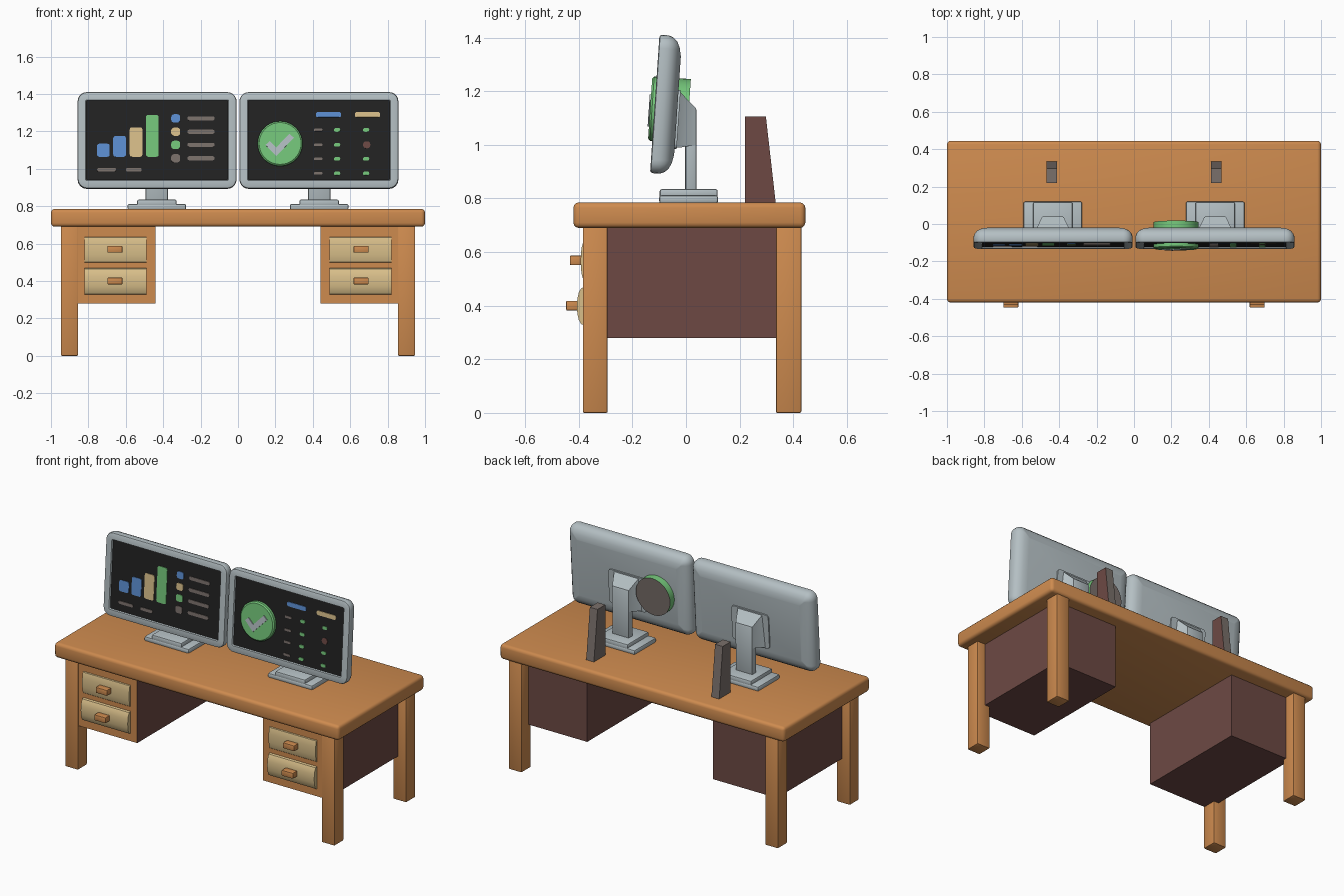
import bpy, bmesh, math
from mathutils import Matrix, Vector

if "Cube" in bpy.data.objects:
    bpy.data.objects.remove(bpy.data.objects["Cube"])


def material(name, r, g, b):
    lin = [((c / 255 + 0.055) / 1.055) ** 2.4 for c in (r, g, b)]
    m = bpy.data.materials.new(name)
    m.diffuse_color = (*lin, 1)
    m.use_nodes = True
    m.node_tree.nodes["Principled BSDF"].inputs["Base Color"].default_value = m.diffuse_color
    return m


WOOD = material("orange wood", 206, 139, 79)
BROWN = material("dark brown", 109, 73, 68)
CREAM = material("cream", 217, 191, 138)
GREY = material("light grey", 180, 191, 195)
BLACK = material("screen black", 34, 34, 34)
BLUE = material("blue", 92, 143, 210)
GREEN = material("green", 116, 198, 122)
TAUPE = material("taupe grey", 122, 112, 107)


def finish(name, bm, mats, rule=None, matrix=None):
    """Turn a bmesh into an object; rule(face) picks the material slot."""
    bmesh.ops.recalc_face_normals(bm, faces=bm.faces[:])
    bm.normal_update()
    if rule:
        for f in bm.faces:
            f.material_index = rule(f)
    if matrix:
        bm.transform(matrix)
    me = bpy.data.meshes.new(name)
    bm.to_mesh(me)
    bm.free()
    for m in mats:
        me.materials.append(m)
    ob = bpy.data.objects.new(name, me)
    bpy.context.collection.objects.link(ob)
    return ob


def box(name, x, y, z, mats, bevel=0, seg=2, rule=None):
    """Box from (min, max) pairs."""
    bm = bmesh.new()
    bmesh.ops.create_cube(bm, size=1)
    for v in bm.verts:
        v.co = [(p[0] + p[1]) / 2 + c * (p[1] - p[0]) for p, c in zip((x, y, z), v.co)]
    if bevel:
        bmesh.ops.bevel(bm, geom=bm.edges[:], offset=bevel, segments=seg,
                        profile=0.5, affect='EDGES')
    return finish(name, bm, mats, rule)


def bridge(name, loops, mats, rule=None, matrix=None):
    """Skin equal-length closed loops of points and cap both ends."""
    bm = bmesh.new()
    rings = [[bm.verts.new(p) for p in lp] for lp in loops]
    n = len(rings[0])
    for a, b in zip(rings, rings[1:]):
        for i in range(n):
            j = (i + 1) % n
            bm.faces.new((a[i], a[j], b[j], b[i]))
    bm.faces.new(rings[0])
    bm.faces.new(rings[-1])
    return finish(name, bm, mats, rule, matrix)


def round_rect(cx, cz, hw, hh, r, y, seg=5):
    pts = []
    for k, (sx, sz) in enumerate(((1, 1), (-1, 1), (-1, -1), (1, -1))):
        for i in range(seg + 1):
            a = math.pi / 2 * (k + i / seg)
            pts.append((cx + sx * (hw - r) + r * math.cos(a), y,
                        cz + sz * (hh - r) + r * math.sin(a)))
    return pts


# Desk top and legs
box("desk_top", (-1, 1), (-0.42, 0.445), (0.69, 0.785), [WOOD], 0.02, 3)
for s, side in ((-1, "left"), (1, "right")):
    xs = lambda a, b: tuple(sorted((s * a, s * b)))
    for end, y0, y1 in (("front", -0.385, -0.292), ("back", 0.335, 0.43)):
        box(f"{end}_leg_{side}", xs(0.855, 0.947), (y0, y1), (0, 0.70), [WOOD], 0.006)

    # Drawer cabinet: brown body with a wooden front
    box(f"cabinet_{side}", xs(0.442, 0.89), (-0.38, 0.36), (0.28, 0.70), [BROWN, WOOD],
        rule=lambda f: 1 if f.normal.y < -0.9 else 0)

    # Bulging drawer fronts with handles
    for lvl, zc, hh, out in (("upper", 0.567, 0.07, -0.393), ("lower", 0.398, 0.072, -0.407)):
        prof = [(-0.37, -hh)]
        for i in range(9):
            a = math.pi * (i / 8 - 0.5)
            prof.append((-0.378 + (out + 0.378) * math.cos(a) ** 0.8, hh * math.sin(a)))
        prof.append((-0.37, hh))
        bridge(f"{lvl}_drawer_{side}",
               [[(s * x, y, zc + z) for y, z in prof] for x in (0.49, 0.82)], [CREAM])
        box(f"{lvl}_handle_{side}", xs(0.618, 0.698), (out - 0.04, out + 0.01),
            (zc - 0.016, zc + 0.02), [WOOD], 0.004)

    # Upright wedge behind each monitor
    wedge = [(0.22, 0.78), (0.335, 0.78), (0.298, 1.105), (0.22, 1.105)]
    bridge(f"wedge_{side}", [[(s * x, y, z) for y, z in wedge] for x in (0.413, 0.467)],
           [TAUPE, BROWN], lambda f: 1 if f.normal.x > 0.9 else 0)

    # Monitor stand
    cx = s * 0.434
    box(f"stand_foot_{side}", (cx - 0.157, cx + 0.157), (-0.10, 0.12), (0.78, 0.812),
        [GREY], 0.01)
    box(f"stand_plinth_{side}", (cx - 0.105, cx + 0.105), (-0.098, 0.118), (0.80, 0.835),
        [GREY], 0.008)
    box(f"stand_neck_{side}", (cx - 0.06, cx + 0.06), (-0.003, 0.04), (0.82, 1.135),
        [GREY], 0.008)
    bridge(f"stand_bracket_{side}",
           [[(cx + a * w, y, z) for a, z in ((-1, z0), (1, z0), (1, z1), (-1, z1))]
            for y, w, z0, z1 in ((-0.045, 0.11, 0.99, 1.22), (-0.02, 0.085, 0.99, 1.195),
                                 (0.038, 0.058, 1.0, 1.135))], [GREY])

# Monitors lean back; their parts use a local frame with the front at y = 0
TILT = Matrix.Rotation(math.radians(-3.9), 4, 'X')
ZC = 1.1525
FRAMES = {s: Matrix.Translation((s * 0.4325, -0.1165, ZC)) @ TILT for s in (-1, 1)}


def plate(name, s, x0, x1, z0, z1, mat, r=0.01, y0=0.004, y1=0.010):
    """Rounded plate given in front-view coordinates, laid on screen s."""
    hw, hh = (x1 - x0) / 2, (z1 - z0) / 2
    c = ((x0 + x1) / 2 - s * 0.4325, (z0 + z1) / 2 - ZC)
    r = min(r, hw * 0.95, hh * 0.95)
    return bridge(name, [round_rect(*c, hw, hh, r, y, 3) for y in (y0, y1)], [mat],
                  matrix=FRAMES[s])


for s, side in ((-1, "left"), (1, "right")):
    rings = [(0.046, 0.008), (0.042, 0.0), (0.010, 0.0), (0.003, 0.003), (0, 0.010),
             (0, 0.035), (0.006, 0.052), (0.020, 0.068), (0.045, 0.079), (0.075, 0.085)]
    bridge(f"monitor_{side}",
           [round_rect(0, 0, 0.425 - i, 0.2585 - i, max(0.05 - i, 0.006), y)
            for i, y in rings], [GREY, BLACK],
           lambda f: 1 if f.normal.y < -0.9 and abs(f.calc_center_median().y - 0.008) < 0.001
           else 0, FRAMES[s])
    plate(f"mount_plate_{side}", s, s * 0.4325 - 0.13, s * 0.4325 + 0.13, 0.99, 1.21,
          GREY, 0.02, 0.08, 0.093)

# Left screen: bar chart, legend and captions
for i, (x, top, m) in enumerate(((-0.754, 1.134, BLUE), (-0.667, 1.176, BLUE),
                                 (-0.579, 1.222, CREAM), (-0.492, 1.289, GREEN))):
    plate(f"chart_bar_{i + 1}", -1, x, x + 0.068, 1.064, top, m, 0.012)
for i, (z, m) in enumerate(((1.27, BLUE), (1.198, CREAM), (1.128, GREEN), (1.056, TAUPE))):
    plate(f"legend_mark_{i + 1}", -1, -0.357, -0.309, z - 0.022, z + 0.022, m, 0.014)
    plate(f"legend_line_{i + 1}", -1, -0.27, -0.125, z - 0.011, z + 0.011, TAUPE)
for i, (x0, x1) in enumerate(((-0.754, -0.652), (-0.6, -0.515))):
    plate(f"caption_line_{i + 1}", -1, x0, x1, 0.985, 1.004, TAUPE)

# Right screen: two headings and four status rows
plate("heading_left", 1, 0.417, 0.551, 1.276, 1.304, BLUE)
plate("heading_right", 1, 0.625, 0.760, 1.276, 1.304, CREAM)
for i, z in enumerate((1.208, 1.128, 1.053, 0.975)):
    plate(f"row_label_{i + 1}", 1, 0.405, 0.452, z - 0.007, z + 0.007, TAUPE)
    plate(f"row_mark_{i + 1}", 1, 0.513, 0.547, z - 0.010, z + 0.010, GREEN)
    if i == 1:
        plate("row_alert", 1, 0.668, 0.708, z - 0.019, z + 0.019, BROWN, 0.018)
    else:
        plate(f"row_status_{i + 1}", 1, 0.668, 0.702, z - 0.010, z + 0.010, GREEN)

# Thick round badge running through the right monitor, with a tick plate
bx, bz = 0.225 - 0.4325, 1.134 - ZC


def circle(r, y):
    return [(bx + r * math.cos(a), y, bz + r * math.sin(a))
            for a in (2 * math.pi * i / 40 for i in range(40))]


bridge("badge", [circle(0.112, -0.016), circle(0.12, -0.009), circle(0.12, 0.128)],
       [GREEN, TAUPE], lambda f: 1 if f.normal.y > 0.9 else 0, FRAMES[1])
tick = [(-0.078, -0.008), (-0.055, 0.012), (-0.021, -0.022), (0.05, 0.052),
        (0.074, 0.03), (-0.021, -0.068)]
bridge("badge_tick", [[(bx + x, y, bz + z) for x, z in tick] for y in (-0.021, -0.015)],
       [GREY], matrix=FRAMES[1])

# Smooth shading with sharp edges kept
for ob in bpy.context.collection.objects:
    ob.select_set(True)
    bpy.context.view_layer.objects.active = ob
bpy.ops.object.shade_smooth_by_angle(angle=math.radians(35))
